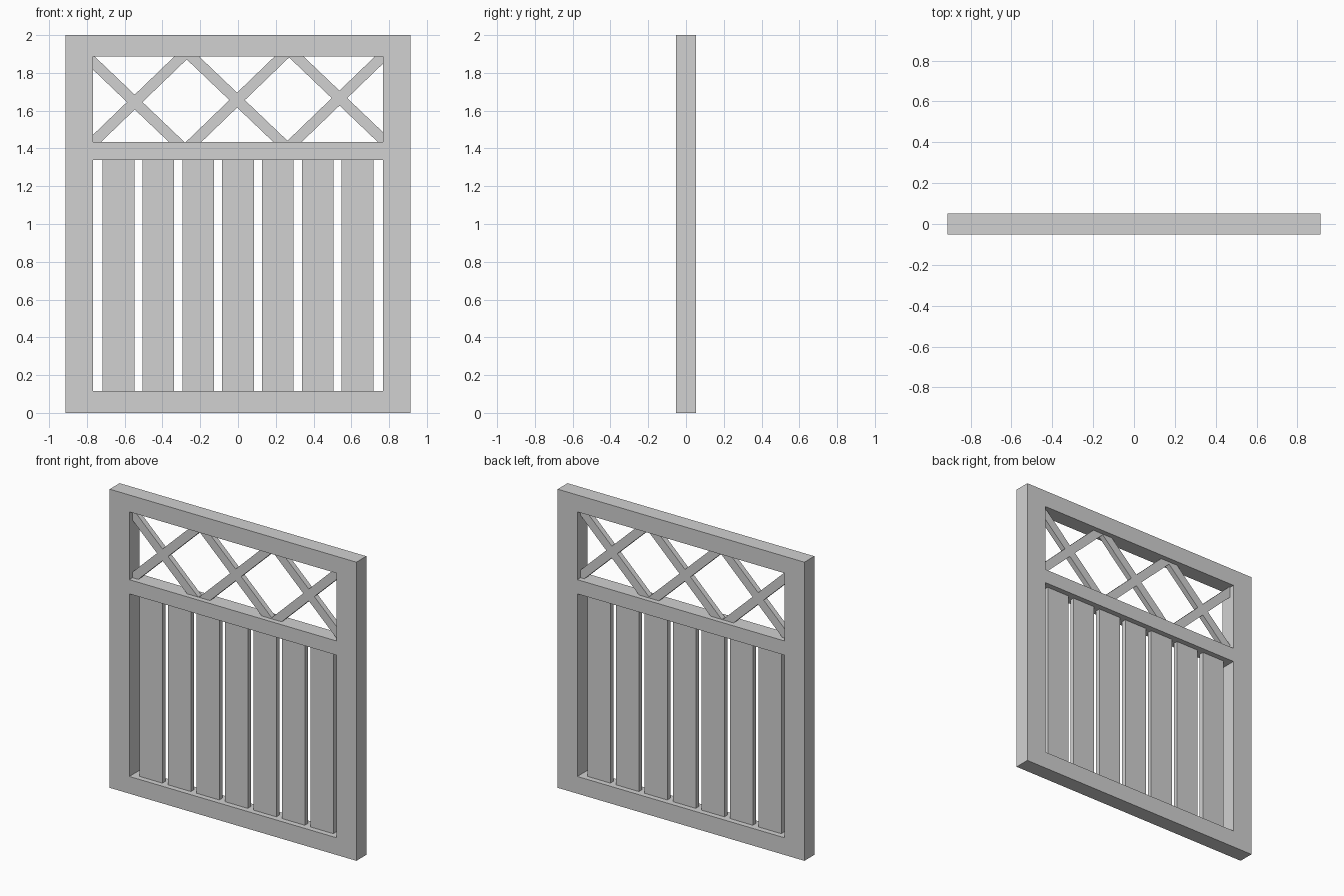
import bpy
import bmesh

if "Cube" in bpy.data.objects:
    bpy.data.objects.remove(bpy.data.objects["Cube"], do_unlink=True)

GREY = (0.64, 0.64, 0.64, 1)
grey = bpy.data.materials.new("light_grey")
grey.use_nodes = True
grey.diffuse_color = GREY
grey.node_tree.nodes["Principled BSDF"].inputs["Base Color"].default_value = GREY

HALF_W, IN_W, HEIGHT = 0.914, 0.768, 2.0
BOTTOM, MID_LOW, MID_HIGH, TOP = 0.115, 1.338, 1.433, 1.887


def extrude_outline(name, polygons, depth):
    """Extrude flat x-z polygons to a solid centred on y = 0."""
    bm = bmesh.new()
    for poly in polygons:
        bm.faces.new([bm.verts.new((x, -depth / 2, z)) for x, z in poly])
    bmesh.ops.remove_doubles(bm, verts=bm.verts[:], dist=1e-5)
    solid = bmesh.ops.extrude_face_region(bm, geom=bm.faces[:], use_keep_orig=True)
    moved = [v for v in solid["geom"] if isinstance(v, bmesh.types.BMVert)]
    bmesh.ops.translate(bm, verts=moved, vec=(0, depth, 0))
    bmesh.ops.recalc_face_normals(bm, faces=bm.faces[:])
    mesh = bpy.data.meshes.new(name)
    bm.to_mesh(mesh)
    bm.free()
    mesh.materials.append(grey)
    obj = bpy.data.objects.new(name, mesh)
    bpy.context.collection.objects.link(obj)


def rect(x0, x1, z0, z1):
    return [(x0, z0), (x1, z0), (x1, z1), (x0, z1)]


# Frame: a grid of cells with the two openings left out
xs = [-HALF_W, -IN_W, IN_W, HALF_W]
zs = [0, BOTTOM, MID_LOW, MID_HIGH, TOP, HEIGHT]
cells = [rect(xs[i], xs[i + 1], zs[j], zs[j + 1])
         for i in range(3) for j in range(5) if not (i == 1 and j in (1, 3))]
extrude_outline("frame", cells, 0.105)

# Seven upright slats in the lower opening
for i in range(7):
    x = (i - 3) * 0.211
    extrude_outline(f"slat_{i + 1}", [rect(x - 0.084, x + 0.084, BOTTOM, MID_LOW)], 0.032)


# Crossed diagonal bars in the upper opening, ends cut level with the rails
def diagonal(name, x_low, x_high, half):
    extrude_outline(name, [[(x_low - half, MID_HIGH), (x_low + half, MID_HIGH),
                            (x_high + half, TOP), (x_high - half, TOP)]], 0.036)


for i in range(3):
    rise = -0.767 + i * 0.531
    fall = -0.800 + i * 0.553
    diagonal(f"rising_bar_{i + 1}", rise, rise + 0.471, 0.041)
    diagonal(f"falling_bar_{i + 1}", fall + 0.476, fall, 0.041)
